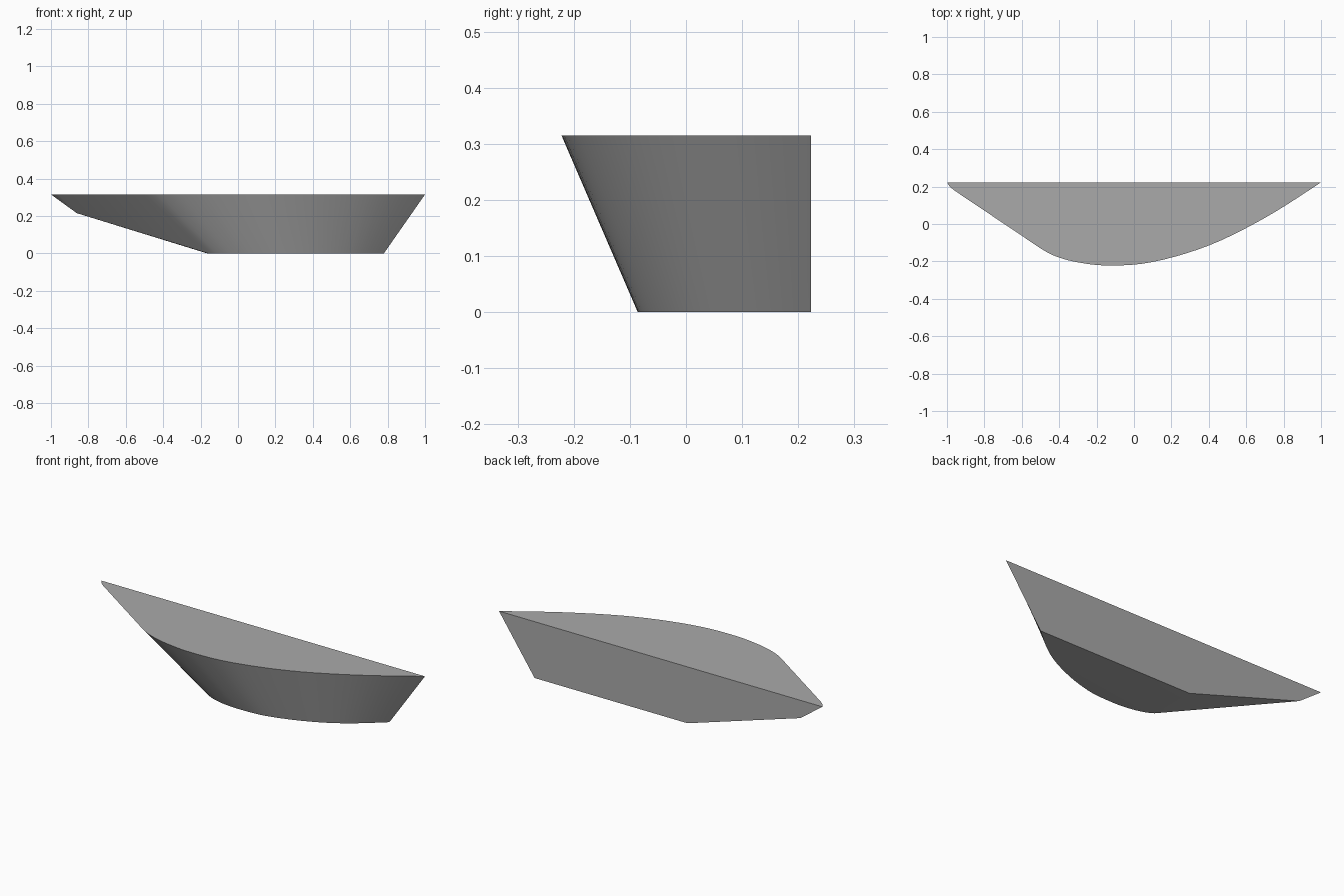
import bpy
import bmesh
import math
from mathutils import Vector

cube = bpy.data.objects.get("Cube")
if cube:
    bpy.data.objects.remove(cube, do_unlink=True)

HEIGHT, BACK = 0.315, 0.223


def smooth_path(before, points, after, steps=5):
    """Catmull-Rom curve through the points, with guide points at both ends."""
    p = [Vector(q) for q in [before] + points + [after]]
    out = []
    for a, b, c, d in zip(p, p[1:], p[2:], p[3:]):
        for i in range(steps):
            t = i / steps
            out.append((2 * b + (c - a) * t + (2 * a - 5 * b + 4 * c - d) * t * t
                        + (3 * b - a - 3 * c + d) * t ** 3) / 2)
    return out + [p[-2]]


# Rim and base outlines of the curved front, from the bend to the pointed end
rim_path = smooth_path(
    (-0.58, -0.076),
    [(-0.5, -0.13), (-0.42, -0.172), (-0.3, -0.205), (-0.13, -0.222),
     (0.1, -0.203), (0.4, -0.115), (0.7, 0.033), (1, BACK)], (1.3, 0.43))
base_path = smooth_path(
    (-0.21, -0.002),
    [(-0.16, -0.035), (-0.11, -0.06), (-0.03, -0.079), (0.08, -0.086),
     (0.23, -0.073), (0.42, -0.013), (0.6, 0.08), (0.78, BACK)], (0.95, 0.38))

bm = bmesh.new()
rim = [bm.verts.new((p.x, p.y, HEIGHT)) for p in rim_path]
base = [bm.verts.new((p.x, p.y, 0)) for p in base_path]
tip = [bm.verts.new((x, y, HEIGHT))
       for x, y in [(-0.96, 0.179), (-0.985, 0.2), (-1, BACK)]]
chine = bm.verts.new((-0.862, BACK, 0.215))
heel = bm.verts.new((-0.165, BACK, 0))

# Curved front wall
for i in range(len(rim) - 1):
    bm.faces.new((rim[i], base[i], base[i + 1], rim[i + 1]))

# Straight flank and its rounded tip
bm.faces.new((rim[0], tip[0], base[0]))
bm.faces.new((tip[0], chine, base[0]))
for a, b in zip(tip, tip[1:]):
    bm.faces.new((a, b, chine))

# Flat top, base, sloping underside and back
bm.faces.new(rim + tip[::-1])
bm.faces.new(base + [heel])
bm.faces.new((base[0], heel, chine))
bm.faces.new((rim[-1], base[-1], heel, chine, tip[-1]))
bmesh.ops.recalc_face_normals(bm, faces=bm.faces)

mesh = bpy.data.meshes.new("half_hull")
bm.to_mesh(mesh)
bm.free()
hull = bpy.data.objects.new("half_hull", mesh)
bpy.context.collection.objects.link(hull)

# Plain grey finish
grey = bpy.data.materials.new("plain_grey")
grey.use_nodes = True
colour = (0.4, 0.4, 0.4, 1)
grey.diffuse_color = colour
grey.node_tree.nodes["Principled BSDF"].inputs["Base Color"].default_value = colour
mesh.materials.append(grey)

bpy.ops.object.select_all(action='DESELECT')
hull.select_set(True)
bpy.context.view_layer.objects.active = hull
bpy.ops.object.shade_smooth_by_angle(angle=math.radians(25))
